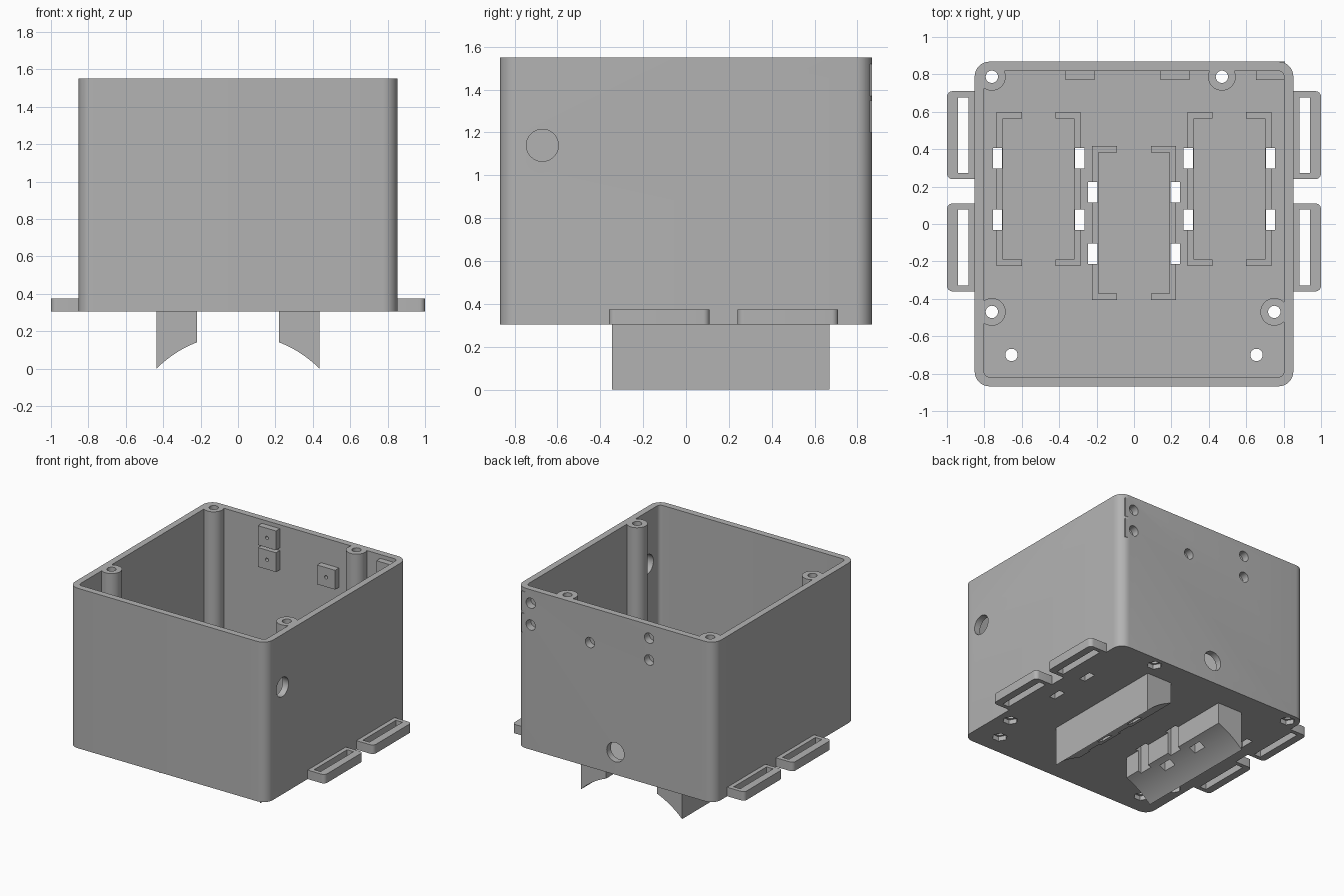
import bpy, bmesh, math
from math import cos, sin, pi

cube = bpy.data.objects.get("Cube")
if cube:
    bpy.data.objects.remove(cube, do_unlink=True)

grey = bpy.data.materials.new("plain grey")
grey.use_nodes = True
grey.diffuse_color = (0.45, 0.45, 0.45, 1)
grey.node_tree.nodes["Principled BSDF"].inputs["Base Color"].default_value = grey.diffuse_color

BOTTOM, FLOOR, TOP = 0.305, 0.36, 1.55
HALF_X, HALF_Y, WALL = 0.852, 0.868, 0.05


def circle(u, v, r, n=32):
    return [(u + r * cos(2 * pi * i / n), v + r * sin(2 * pi * i / n)) for i in range(n)]


def rect(u, v, w, h, r=0.0, n=8):
    """Rectangle centred on u, v with optional rounded corners."""
    pts = []
    for k, (su, sv) in enumerate(((1, 1), (-1, 1), (-1, -1), (1, -1))):
        cu, cv = u + su * (w / 2 - r), v + sv * (h / 2 - r)
        steps = n if r else 0
        for i in range(steps + 1):
            a = (k + (i / n)) * pi / 2
            pts.append((cu + r * cos(a), cv + r * sin(a)))
    return pts


def prism(name, outline, start, end, axis="z"):
    """Extrude a flat outline along an axis."""
    place = {"z": lambda u, v, w: (u, v, w),
             "y": lambda u, v, w: (u, w, v),
             "x": lambda u, v, w: (w, u, v)}[axis]
    bm = bmesh.new()
    low = [bm.verts.new(place(u, v, start)) for u, v in outline]
    high = [bm.verts.new(place(u, v, end)) for u, v in outline]
    bm.faces.new(low)
    bm.faces.new(high)
    for i in range(len(low)):
        j = (i + 1) % len(low)
        bm.faces.new((low[i], low[j], high[j], high[i]))
    bmesh.ops.recalc_face_normals(bm, faces=bm.faces)
    mesh = bpy.data.meshes.new(name)
    bm.to_mesh(mesh)
    bm.free()
    mesh.materials.append(grey)
    obj = bpy.data.objects.new(name, mesh)
    bpy.context.collection.objects.link(obj)
    return obj


def combine(target, tools, operation):
    """Boolean the tools into the target and bake the result."""
    for tool in tools:
        mod = target.modifiers.new(tool.name, "BOOLEAN")
        mod.operation, mod.solver, mod.object = operation, "EXACT", tool
    bpy.context.view_layer.update()
    graph = bpy.context.evaluated_depsgraph_get()
    mesh = bpy.data.meshes.new_from_object(target.evaluated_get(graph))
    target.modifiers.clear()
    target.data = mesh


def discard(tools):
    for tool in tools:
        bpy.data.objects.remove(tool, do_unlink=True)


# Open box
box = prism("enclosure", rect(0, 0, 2 * HALF_X, 2 * HALF_Y, 0.08), BOTTOM, TOP)
cavity = prism("cavity", rect(0, 0, 2 * (HALF_X - WALL), 2 * (HALF_Y - WALL), 0.03), FLOOR, TOP + 0.2)
combine(box, [cavity], "DIFFERENCE")
discard([cavity])

# Lid screw posts and rear sensor blocks, merged into the box
posts = [(-0.76, 0.787), (0.47, 0.787), (-0.76, -0.47), (0.75, -0.47)]
blocks = [(-0.29, 1.445), (-0.29, 1.275), (0.22, 1.275), (0.73, 1.445), (0.73, 1.275)]
added = [prism("post", circle(x, y, 0.074), FLOOR - 0.03, TOP + 0.05) for x, y in posts]
for x, z in blocks:
    back = HALF_Y - 0.0005 if x > 0.5 else HALF_Y - 0.02
    added.append(prism("block", rect(x, z, 0.155, 0.15), 0.77, back, "y"))
combine(box, added, "UNION")
discard(added)

# Long slots through the floor and saddle legs
holders = [(-0.51, 0.187), (0, 0.005), (0.51, 0.187)]
slots = [prism("slot", rect(cx + s * 0.22, cy + t * 0.165, 0.05, 0.11), -0.2, 0.6)
         for cx, cy in holders for s in (-1, 1) for t in (-1, 1)]

# Screw holes, nut recesses and cable holes
drills = [prism("rim trim", rect(0, 0, 3, 3), TOP, TOP + 0.3)]
for x, y in posts + [(-0.655, -0.7), (0.655, -0.7)]:
    drills.append(prism("screw hole", circle(x, y, 0.033), 0.2, TOP + 0.1))
    drills.append(prism("nut recess", circle(x, y, 0.055, 6), 0.2, BOTTOM + 0.035))
for x, z in blocks:
    drills.append(prism("sensor hole", circle(x, z, 0.04), 0.81, 1, "y"))
    drills.append(prism("pilot hole", circle(x, z, 0.013, 16), 0.7, 0.9, "y"))
drills.append(prism("side cable hole", circle(-0.67, 1.14, 0.075), 0.7, 1, "x"))
drills.append(prism("rear cable hole", circle(0, 0.48, 0.075), 0.7, 1, "y"))
combine(box, slots + drills, "DIFFERENCE")
parts = [box]

# Bracket walls on the floor
for (cx, cy), place in zip(holders, ("right", "middle", "left")):
    for s, side in ((-1, "a"), (1, "b")):
        upper = [(0.09, 0.377), (0.09, 0.412), (0.225, 0.412)]
        half = [(0.19, 0.377)] + upper
        outline = half + [(u, -v) for u, v in reversed(half)]
        wall = prism(f"{place}_bracket_{side}", [(cx + s * u, cy + v) for u, v in outline],
                     FLOOR - 0.02, FLOOR + 0.07)
        combine(wall, slots, "DIFFERENCE")
        parts.append(wall)

# Saddle legs with a hollow curved underside
INNER, OUTER, CENTRE = 0.22, 0.435, -0.4325
RADIUS = math.hypot(OUTER, CENTRE)
for s, side in ((-1, "right"), (1, "left")):
    xs = [INNER + (OUTER - INNER) * i / 16 for i in range(17)]
    outline = [(s * x, CENTRE + math.sqrt(RADIUS ** 2 - x * x)) for x in xs]
    outline += [(s * OUTER, BOTTOM + 0.02), (s * INNER, BOTTOM + 0.02)]
    leg = prism(f"{side}_saddle_leg", outline, -0.345, 0.67, "y")
    combine(leg, slots, "DIFFERENCE")
    parts.append(leg)

    # Strap loops on the side
    for cy, end in ((0.475, "rear"), (-0.125, "front")):
        loop = prism(f"{side}_{end}_strap_loop", rect(s * 0.905, cy, 0.19, 0.47, 0.03), BOTTOM, 0.375)
        gap = prism("strap gap", rect(s * 0.913, cy, 0.056, 0.405), 0.2, 0.5)
        combine(loop, [gap], "DIFFERENCE")
        discard([gap])
        parts.append(loop)

discard(slots + drills)
for part in parts:
    part.data.shade_smooth()
    part.data.set_sharp_from_angle(angle=math.radians(30))
